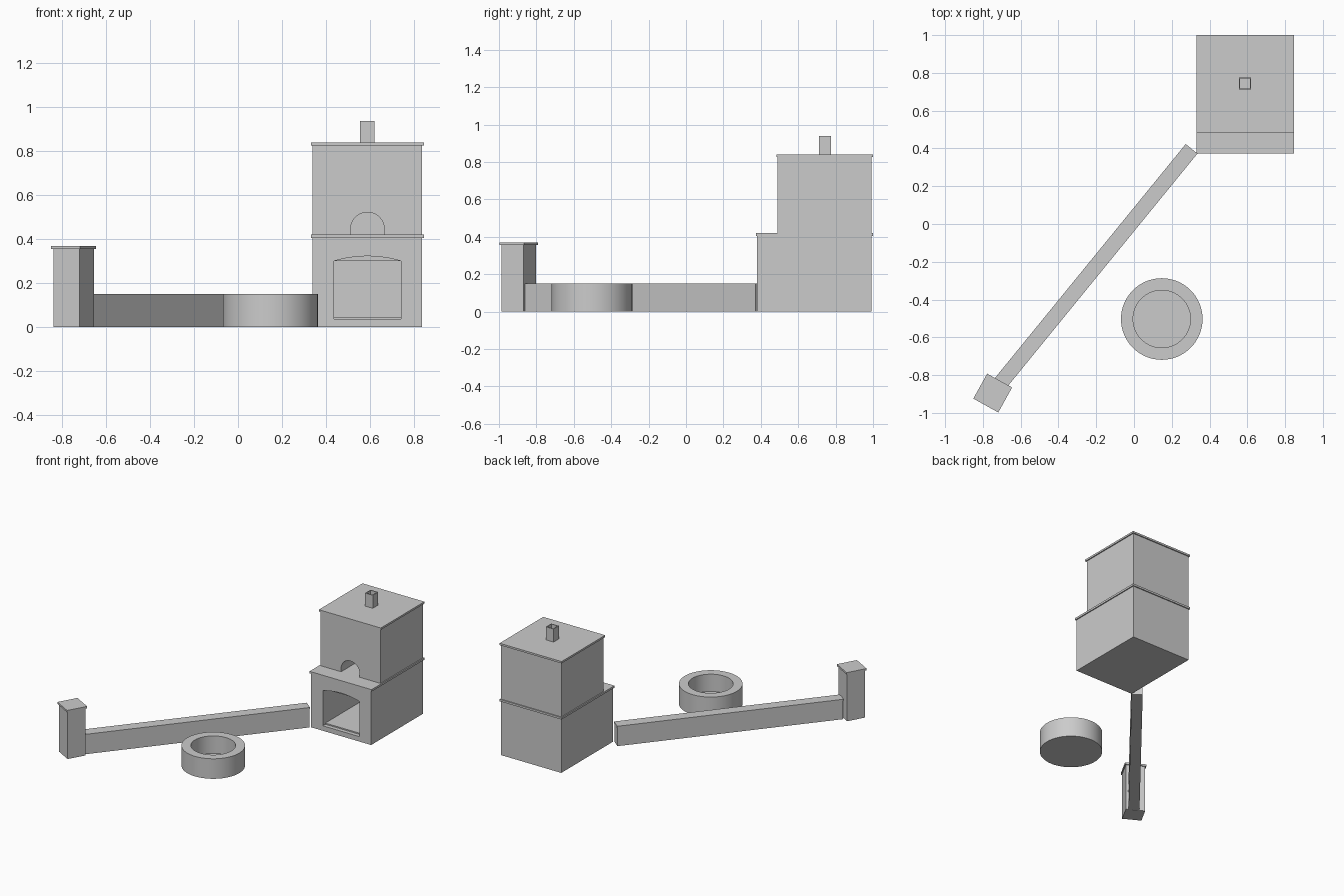
import bpy
import math
from mathutils import Matrix

if "Cube" in bpy.data.objects:
    bpy.data.objects.remove(bpy.data.objects["Cube"])


def prism(name, pts, depth, matrix=None):
    """Extrude a closed 2D outline along its local z axis."""
    n = len(pts)
    verts = [(x, y, 0) for x, y in pts] + [(x, y, depth) for x, y in pts]
    faces = [tuple(reversed(range(n))), tuple(range(n, 2 * n))]
    faces += [(i, (i + 1) % n, (i + 1) % n + n, i + n) for i in range(n)]
    mesh = bpy.data.meshes.new(name)
    mesh.from_pydata(verts, [], faces)
    obj = bpy.data.objects.new(name, mesh)
    bpy.context.collection.objects.link(obj)
    if matrix:
        mesh.transform(matrix)
    return obj


def box(name, x0, x1, y0, y1, z0, z1):
    return prism(name, [(x0, y0), (x1, y0), (x1, y1), (x0, y1)], z1 - z0,
                 Matrix.Translation((0, 0, z0)))


def turned_box(name, cx, cy, length, width, angle, z0, z1):
    a, b = length / 2, width / 2
    m = Matrix.Translation((cx, cy, z0)) @ Matrix.Rotation(math.radians(angle), 4, 'Z')
    return prism(name, [(-a, -b), (a, -b), (a, b), (-a, b)], z1 - z0, m)


def arch(name, cx, half, z0, spring, rise, y0, y1, steps=20):
    """Arched outline in the xz plane, extruded from y0 back to y1."""
    r = (half * half + rise * rise) / (2 * rise)
    sweep = math.asin(min(1, half / r))
    pts = [(cx - half, z0), (cx + half, z0)]
    for i in range(steps + 1):
        a = sweep - 2 * sweep * i / steps
        pts.append((cx + r * math.sin(a), spring + rise - r + r * math.cos(a)))
    m = Matrix.Translation((0, y1, 0)) @ Matrix.Rotation(math.pi / 2, 4, 'X')
    return prism(name, pts, y1 - y0, m)


def cut(obj, cutter):
    mod = obj.modifiers.new("opening", 'BOOLEAN')
    mod.operation = 'DIFFERENCE'
    mod.solver = 'EXACT'
    mod.object = cutter
    bpy.context.view_layer.objects.active = obj
    bpy.ops.object.modifier_apply(modifier=mod.name)
    bpy.data.objects.remove(cutter)


def circle(r, n=64):
    return [(r * math.cos(2 * math.pi * i / n), r * math.sin(2 * math.pi * i / n))
            for i in range(n)]


# Fireplace base with arched mouth and firebox
base = box("fireplace_base", 0.34, 0.838, 0.38, 0.992, 0, 0.405)
cut(base, arch("mouth_cutter", 0.589, 0.152, 0.037, 0.30, 0.022, 0.3, 0.41))
cut(base, box("firebox_cutter", 0.437, 0.741, 0.40, 0.93, 0.046, 0.30))
box("hearth_shelf", 0.332, 0.846, 0.373, 1.0, 0.405, 0.42)

# Upper oven with its round-topped door
oven = box("oven_body", 0.34, 0.838, 0.49, 0.992, 0.42, 0.826)
cut(oven, arch("oven_cutter", 0.589, 0.077, 0.40, 0.445, 0.0769, 0.4, 0.93))
box("oven_roof", 0.332, 0.846, 0.483, 1.0, 0.826, 0.84)

# Chimney
chimney = box("chimney", 0.556, 0.620, 0.711, 0.775, 0.84, 0.938)
cut(chimney, box("flue_cutter", 0.562, 0.614, 0.717, 0.769, 0.845, 1.0))

# Low garden wall running to the fireplace corner
ANGLE = 50.8
ends = [(-0.705, -0.84), (0.305, 0.398)]
cx, cy = [(a + b) / 2 for a, b in zip(*ends)]
length = math.dist(*ends)
turned_box("low_wall", cx, cy, length - 0.004, 0.076, ANGLE, 0, 0.139)
turned_box("low_wall_coping", cx, cy, length, 0.08, ANGLE, 0.139, 0.15)

# End pillar and cap
turned_box("end_pillar", -0.748, -0.895, 0.136, 0.136, 61, 0, 0.355)
turned_box("end_pillar_cap", -0.748, -0.895, 0.151, 0.151, 61, 0.355, 0.369)

# Round fire pit
spot = Matrix.Translation((0.147, -0.503, 0))
pit = prism("fire_pit", circle(0.216), 0.15, spot)
cut(pit, prism("pit_cutter", circle(0.152), 0.2, spot @ Matrix.Translation((0, 0, 0.02))))
bpy.ops.object.select_all(action='DESELECT')
for obj in (pit, base, oven):
    obj.select_set(True)
bpy.context.view_layer.objects.active = pit
bpy.ops.object.shade_smooth_by_angle(angle=math.radians(30))
